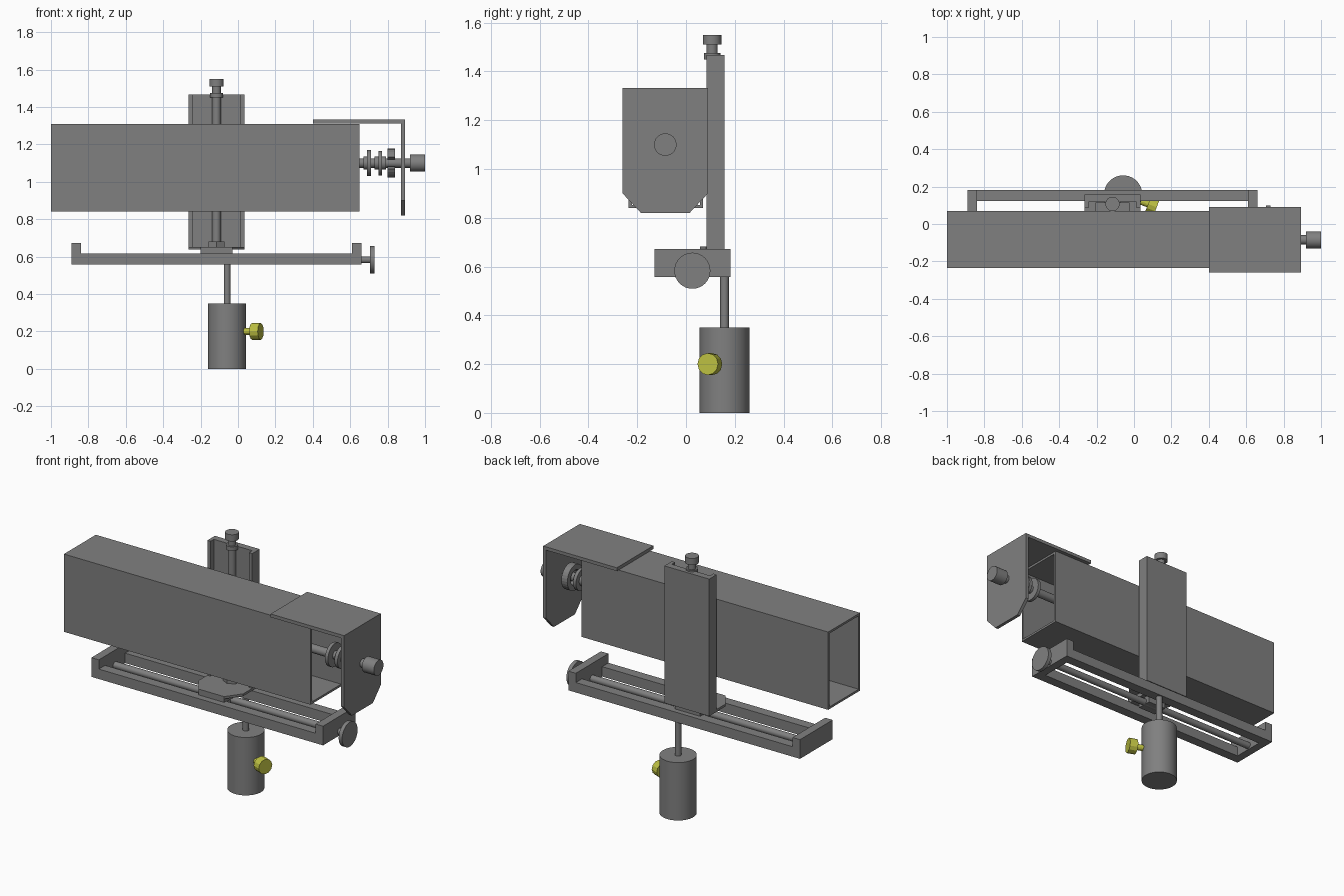
import bpy, bmesh, math
from mathutils import Vector

if "Cube" in bpy.data.objects:
    bpy.data.objects.remove(bpy.data.objects["Cube"])


def material(name, rgb):
    m = bpy.data.materials.new(name)
    m.diffuse_color = (*rgb, 1)
    m.use_nodes = True
    m.node_tree.nodes["Principled BSDF"].inputs["Base Color"].default_value = m.diffuse_color
    return m


GREY = material("metal grey", (0.216, 0.216, 0.216))
YELLOW = material("knob yellow", (0.51, 0.53, 0.055))


def finish(name, bm, mat=GREY):
    bmesh.ops.recalc_face_normals(bm, faces=bm.faces[:])
    me = bpy.data.meshes.new(name)
    bm.to_mesh(me)
    bm.free()
    ob = bpy.data.objects.new(name, me)
    me.materials.append(mat)
    bpy.context.collection.objects.link(ob)
    return ob


def prism(name, points, direction, mat=GREY):
    """Extrude a planar outline of 3D points along a vector."""
    bm = bmesh.new()
    face = bm.faces.new([bm.verts.new(p) for p in points])
    ext = bmesh.ops.extrude_face_region(bm, geom=[face])
    moved = [v for v in ext["geom"] if isinstance(v, bmesh.types.BMVert)]
    bmesh.ops.translate(bm, verts=moved, vec=direction)
    return finish(name, bm, mat)


def box(name, x, y, z):
    pts = [(x[0], y[0], z[0]), (x[1], y[0], z[0]), (x[1], y[1], z[0]), (x[0], y[1], z[0])]
    return prism(name, pts, (0, 0, z[1] - z[0]))


def rod(name, a, b, r, sides=32, mat=GREY):
    a, b = Vector(a), Vector(b)
    bm = bmesh.new()
    bmesh.ops.create_cone(bm, cap_ends=True, segments=sides, radius1=r, radius2=r, depth=(b - a).length)
    ob = finish(name, bm, mat)
    ob.location = (a + b) / 2
    ob.rotation_mode = "QUATERNION"
    ob.rotation_quaternion = (b - a).to_track_quat("Z", "Y")
    if sides > 12:
        for o in bpy.context.selected_objects:
            o.select_set(False)
        ob.select_set(True)
        bpy.context.view_layer.objects.active = ob
        bpy.ops.object.shade_smooth_by_angle(angle=math.radians(35))
    return ob


# Hollow rectangular tube, open at both ends
Y0, Y1, Z0, Z1, T = -0.235, 0.07, 0.84, 1.31, 0.013
outer = [(Y0, Z0), (Y1, Z0), (Y1, Z1), (Y0, Z1)]
inner = [(Y0 + T, Z0 + T), (Y1 - T, Z0 + T), (Y1 - T, Z1 - T), (Y0 + T, Z1 - T)]
bm = bmesh.new()
rings = [[bm.verts.new((x, *p)) for p in loop] for x, loop in
         ((-1, outer), (0.65, outer), (0.65, inner), (-1, inner))]
for k in range(4):
    a, b = rings[k], rings[(k + 1) % 4]
    for i in range(4):
        j = (i + 1) % 4
        bm.faces.new((a[i], a[j], b[j], b[i]))
finish("main_tube", bm)

# End cover: top plate and chamfered end plate
box("cover_top", (0.40, 0.89), (-0.26, 0.09), (1.312, 1.332))
end_outline = [(-0.26, 1.332), (-0.26, 0.90), (-0.185, 0.82), (0.015, 0.82), (0.09, 0.90), (0.09, 1.332)]
prism("cover_end", [(0.872, y, z) for y, z in end_outline], (0.02, 0, 0))

# Axle through the end cover with its discs and knob
AY, AZ = -0.085, 1.10


def axle_part(name, x0, x1, r):
    rod(name, (x0, AY, AZ), (x1, AY, AZ), r)


axle_part("axle", 0.45, 0.93, 0.025)
axle_part("axle_collar", 0.67, 0.69, 0.035)
axle_part("axle_disc_inner", 0.69, 0.71, 0.07)
axle_part("axle_disc_middle", 0.75, 0.77, 0.065)
axle_part("axle_disc_hub", 0.73, 0.79, 0.035)
axle_part("axle_knob", 0.92, 1.0, 0.046)

# C-shaped clip, open towards the front
arc = [math.radians(-155 + 310 * i / 24) for i in range(25)]
clip = [(0.80, AY + r * math.cos(a), AZ + r * math.sin(a))
        for r, seq in ((0.077, arc), (0.045, arc[::-1])) for a in seq]
prism("axle_clip", clip, (0.04, 0, 0))

# Vertical channel rail
CX = -0.115
box("rail_back", (CX - 0.15, CX + 0.15), (0.117, 0.157), (0.64, 1.467))
for side, tag in ((-1, "left"), (1, "right")):
    xs = sorted((CX + side * 0.15, CX + side * 0.128))
    box("rail_flange_" + tag, xs, (0.085, 0.118), (0.64, 1.467))
box("slider_block", (CX - 0.09, CX + 0.09), (0.06, 0.115), (0.95, 1.2))

# Vertical screw and its knob
for name, z0, z1, r, n in (("screw", 0.65, 1.47, 0.023, 24), ("screw_nut", 0.645, 0.682, 0.05, 6),
                           ("screw_collar", 1.45, 1.475, 0.034, 24), ("screw_neck", 1.47, 1.515, 0.023, 24),
                           ("screw_knob", 1.51, 1.55, 0.038, 24)):
    rod(name, (CX, 0.107, z0), (CX, 0.107, z1), r, n)

# Carriage: chamfered plate on a narrower block
half = [(0.15, 0.157), (0.15, 0.0), (0.085, -0.09)]
plate = half + [(-x, y) for x, y in half[::-1]]
prism("carriage_plate", [(CX + x, y, 0.638) for x, y in plate], (0, 0, 0.014))
box("carriage_block", (CX - 0.085, CX + 0.085), (-0.09, 0.15), (0.612, 0.638))
box("carriage_nut", (CX - 0.06, CX + 0.06), (-0.02, 0.07), (0.565, 0.62))

# Horizontal slide frame
for tag, y in (("front", (-0.13, -0.07)), ("back", (0.122, 0.182))):
    box("frame_rail_" + tag, (-0.89, 0.66), y, (0.557, 0.617))
for tag, x in (("left", (-0.89, -0.84)), ("right", (0.61, 0.66))):
    box("frame_end_" + tag, x, (-0.13, 0.182), (0.557, 0.673))

# Lead screw and thumb wheel
for name, x0, x1, r in (("lead_screw", -0.85, 0.62, 0.02), ("wheel_neck", 0.65, 0.71, 0.018),
                        ("thumb_wheel", 0.707, 0.73, 0.074)):
    rod(name, (x0, 0.026, 0.583), (x1, 0.026, 0.583), r)

# Post and holder
PX, PY = -0.058, 0.158
rod("post", (PX, PY, 0.3), (PX, PY, 0.58), 0.018)
rod("post_holder", (PX, PY, 0), (PX, PY, 0.35), 0.102, 48)

# Yellow locking knob, angled towards the front
d = Vector((math.cos(math.radians(-21)), math.sin(math.radians(-21)), 0))
c = Vector((PX, PY, 0.2))
rod("lock_stem", c + d * 0.09, c + d * 0.15, 0.018, 12, YELLOW)
rod("lock_knob", c + d * 0.143, c + d * 0.192, 0.045, 12, YELLOW)
